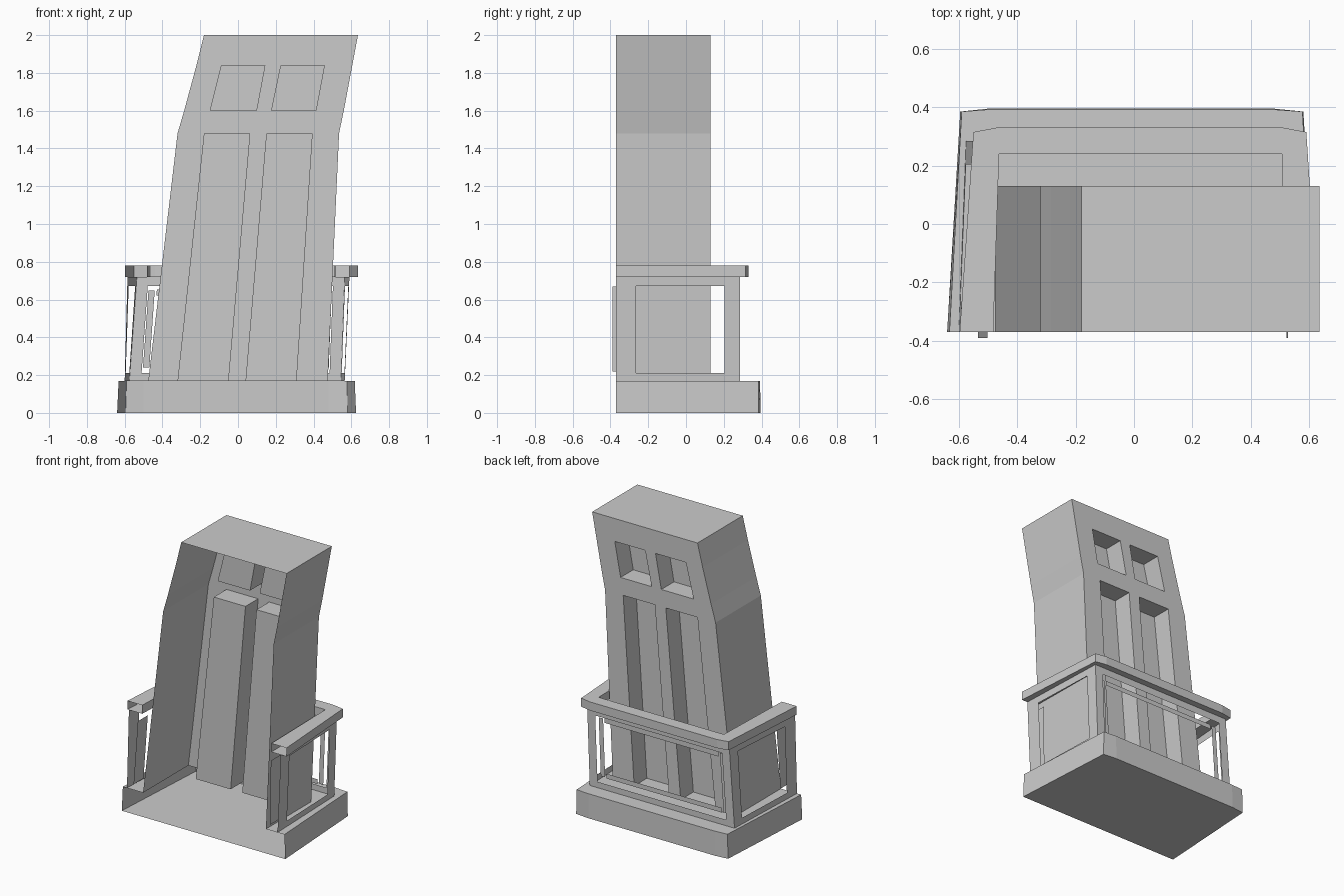
import bpy, bmesh
from mathutils import Vector

if "Cube" in bpy.data.objects:
    bpy.data.objects.remove(bpy.data.objects["Cube"])


def build(name, faces):
    bm = bmesh.new()
    for f in faces:
        bm.faces.new([bm.verts.new(p) for p in f])
    bmesh.ops.remove_doubles(bm, verts=bm.verts, dist=0.0005)
    bmesh.ops.recalc_face_normals(bm, faces=bm.faces)
    me = bpy.data.meshes.new(name)
    bm.to_mesh(me)
    bm.free()
    ob = bpy.data.objects.new(name, me)
    bpy.context.collection.objects.link(ob)
    return ob


def strip(path_a, za, path_b, zb):
    """Quads joining two equal-length plan paths at their heights."""
    a = [(x, y, za) for x, y in path_a]
    b = [(x, y, zb) for x, y in path_b]
    return [[a[i], a[i + 1], b[i + 1], b[i]] for i in range(len(a) - 1)]


def patch(c, u0, u1, v0, v1):
    """Part of the quad c (bottom start, bottom end, top end, top start)."""
    c = [Vector(p) for p in c]
    at = lambda u, v: c[0].lerp(c[1], u).lerp(c[3].lerp(c[2], u), v)
    return [at(u0, v0), at(u1, v0), at(u1, v1), at(u0, v1)]


def frame(c, u0, u1, v0, v1):
    """Flat panel with a rectangular opening."""
    o = [Vector(p) for p in c]
    i = patch(c, u0, u1, v0, v1)
    return [[o[k], o[(k + 1) % 4], i[(k + 1) % 4], i[k]] for k in range(4)]


FRONT, BACK, DEEP = -0.37, 0.13, -0.01

# Leaning shell: open at front and bottom, back wall with recessed panels
rows = [
    (0.17, (-.475, -.32, -.05, .04, .31, .475)),
    (1.48, (-.32, -.18, .065, .15, .395, .535)),
    (1.60, (-.285, -.15, .10, .175, .415, .56)),
    (1.84, (-.22, -.09, .145, .225, .46, .605)),
    (2.00, (-.18, -.05, .18, .26, .49, .635)),
]
shell = []
for r in range(4):
    (z0, a), (z1, b) = rows[r], rows[r + 1]
    for k in (0, 5):
        shell.append([(a[k], FRONT, z0), (a[k], BACK, z0), (b[k], BACK, z1), (b[k], FRONT, z1)])
    for k in range(5):
        q = [(a[k], BACK, z0), (a[k + 1], BACK, z0), (b[k + 1], BACK, z1), (b[k], BACK, z1)]
        if r in (0, 2) and k in (1, 3):
            d = [(x, DEEP, z) for x, y, z in q]
            shell.append(d)
            shell += [[q[i], q[(i + 1) % 4], d[(i + 1) % 4], d[i]] for i in range(4)]
        else:
            shell.append(q)
top = rows[-1][1]
shell.append([(x, BACK, 2) for x in top] + [(top[5], FRONT, 2), (top[0], FRONT, 2)])
build("leaning_shell", shell)

# Plinth: hollow, open at front
outer = [(-.64, FRONT), (-.595, .385), (-.5, .395), (.48, .395), (.58, .385), (.625, FRONT)]
upper = [(-.632, FRONT), (-.59, .385), (-.5, .392), (.48, .392), (.577, .385), (.618, FRONT)]
inner = [(-.475, FRONT), (-.475, BACK), (-.32, BACK), (.31, BACK), (.475, BACK), (.475, FRONT)]
build("plinth", strip(outer, 0, upper, .17) + strip(upper, .17, inner, .17)
      + [[(x, y, 0) for x, y in outer]])

# Handrail: hollow box section, open at the front ends
ro = [(-.597, FRONT), (-.55, .315), (-.47, .33), (.51, .33), (.59, .315), (.635, FRONT)]
ri = [(-.482, FRONT), (-.462, .24), (-.44, .242), (.48, .242), (.507, .24), (.517, FRONT)]
build("handrail", strip(ro, .72, ro, .78) + strip(ri, .72, ri, .78)
      + strip(ro, .78, ri, .78) + strip(ro, .72, ri, .72))

# Balustrade panels under the handrail
lb, lt, rb, rt = (-.575, .285), (-.535, .285), (.545, .285), (.565, .285)
left = [(-.6, FRONT, .17), (*lb, .17), (*lt, .72), (-.585, FRONT, .72)]
right = [(.565, FRONT, .17), (*rb, .17), (*rt, .72), (.59, FRONT, .72)]
back = [(*lb, .17), (*rb, .17), (*rt, .72), (*lt, .72)]
for name, c in (("left_balustrade", left), ("right_balustrade", right)):
    build(name, frame(c, .16, .875, .075, .91))
build("back_balustrade", frame(back, .055, .945, .075, .91))

# Slim loose slats set just inside the panels
inset = [(x, y - .03, z) for x, y, z in back]
build("back_slats", [patch(inset, .10, .90, .12, .18), patch(inset, .10, .90, .82, .88),
                     patch(inset, .06, .09, .13, .87), patch(inset, .91, .94, .13, .87)])
for name, x0, x1 in (("left_slat", -.535, -.502), ("right_slat", .522, .527)):
    build(name, [[(x0, -.39, .22), (x0, -.28, .22), (x1, -.28, .67), (x1, -.39, .67)]])
